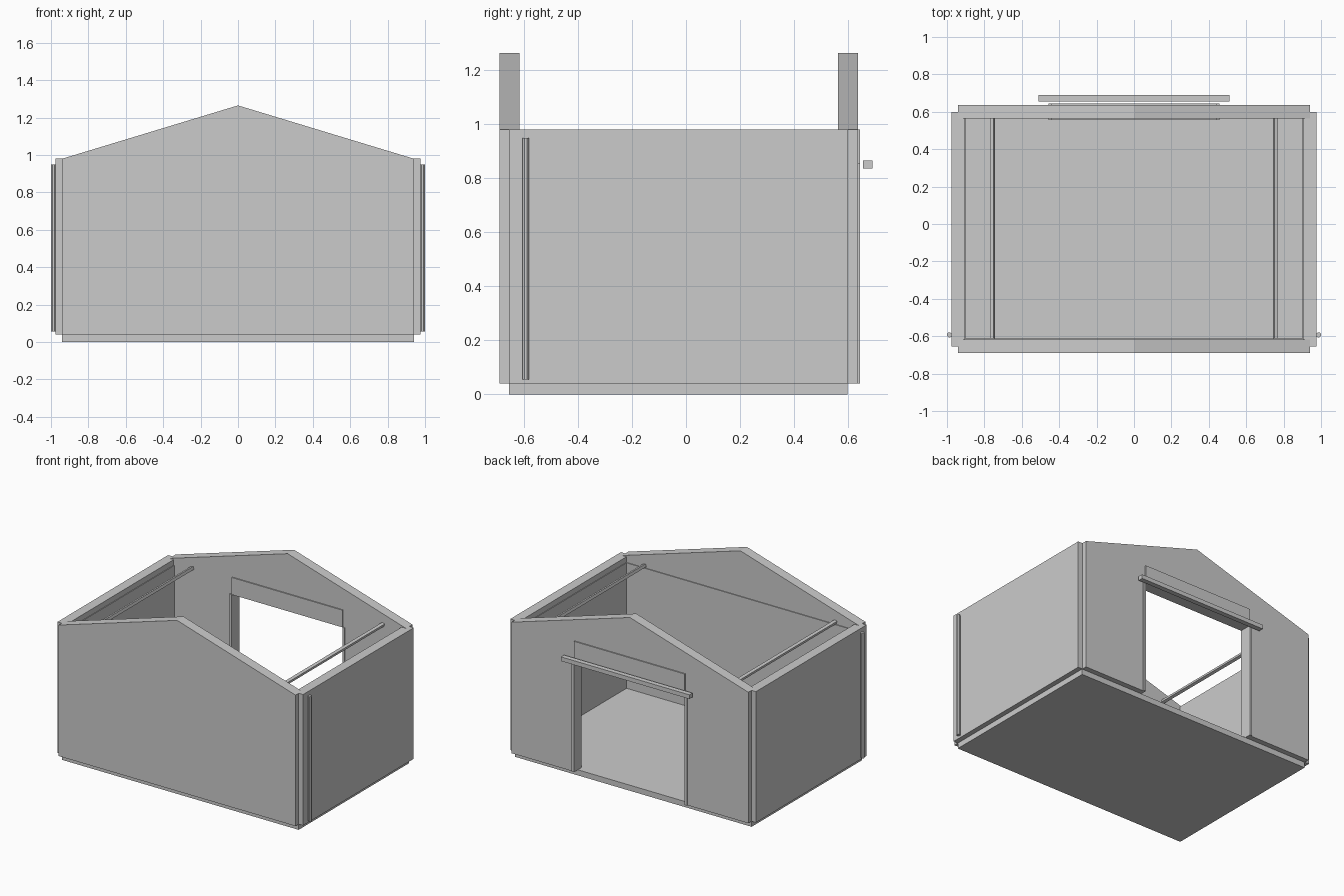
import bpy, bmesh, math

if "Cube" in bpy.data.objects:
    bpy.data.objects.remove(bpy.data.objects["Cube"])


def prism(name, profile, y0, y1):
    """Extrude an (x, z) outline along y."""
    bm = bmesh.new()
    face = bm.faces.new([bm.verts.new((x, y0, z)) for x, z in profile])
    ext = bmesh.ops.extrude_face_region(bm, geom=[face])
    verts = [v for v in ext["geom"] if isinstance(v, bmesh.types.BMVert)]
    bmesh.ops.translate(bm, verts=verts, vec=(0, y1 - y0, 0))
    bmesh.ops.recalc_face_normals(bm, faces=bm.faces)
    mesh = bpy.data.meshes.new(name)
    bm.to_mesh(mesh)
    bm.free()
    ob = bpy.data.objects.new(name, mesh)
    bpy.context.collection.objects.link(ob)
    return ob


def box(name, x0, x1, y0, y1, z0, z1):
    return prism(name, [(x0, z0), (x1, z0), (x1, z1), (x0, z1)], y0, y1)


def span(a, b, s):
    """Mirror an x interval to side s."""
    return sorted((a * s, b * s))


W, BASE, EAVE, PEAK = 0.94, 0.04, 0.98, 1.265
DOOR_W, DOOR_H, JAMB = 0.44, 0.857, 0.017
OPEN = DOOR_W + JAMB

# Floor slab
box("floor", -W, W, -0.655, 0.598, 0, BASE)

# Solid front gable and back gable with a door opening
prism("front_gable_wall",
      [(-W, BASE), (W, BASE), (W, EAVE), (0, PEAK), (-W, EAVE)], -0.69, -0.617)
prism("back_gable_wall",
      [(-W, BASE), (-OPEN, BASE), (-OPEN, DOOR_H), (OPEN, DOOR_H), (OPEN, BASE),
       (W, BASE), (W, EAVE), (0, PEAK), (-W, EAVE)], 0.563, 0.636)

# Thin inner lining on the front wall
box("front_lining", -0.90, 0.90, -0.617, -0.611, BASE, 0.94)

# Door header panel and sliding rail
box("door_header", -DOOR_W, DOOR_W, 0.555, 0.644, DOOR_H, EAVE)
box("door_rail", -0.51, 0.51, 0.655, 0.69, 0.837, 0.867)

for s, side in ((-1, "left"), (1, "right")):
    # Side walls with lining
    box(side + "_wall", *span(0.905, 0.975, s), -0.655, 0.600, BASE, EAVE)
    box(side + "_lining", *span(0.90, 0.905, s), -0.617, 0.563, BASE, 0.94)

    # Door jambs
    box(side + "_door_jamb", *span(DOOR_W, OPEN, s), 0.555, 0.644, BASE, DOOR_H)

    # Roof purlins tilted to the roof pitch
    h = 0.0105
    bar = box(side + "_purlin", -h, h, -0.613, 0.565, -h, h)
    bar.location = (s * 0.757, 0, 0.96)
    bar.rotation_euler.y = s * math.atan((PEAK - EAVE) / W)

    # Downpipes near the front corners
    bpy.ops.mesh.primitive_cylinder_add(
        vertices=8, radius=0.0125 / math.cos(math.pi / 8), depth=0.895,
        location=(s * 0.9875, -0.593, 0.5025), rotation=(0, 0, math.pi / 8))
    bpy.context.object.name = side + "_downpipe"
